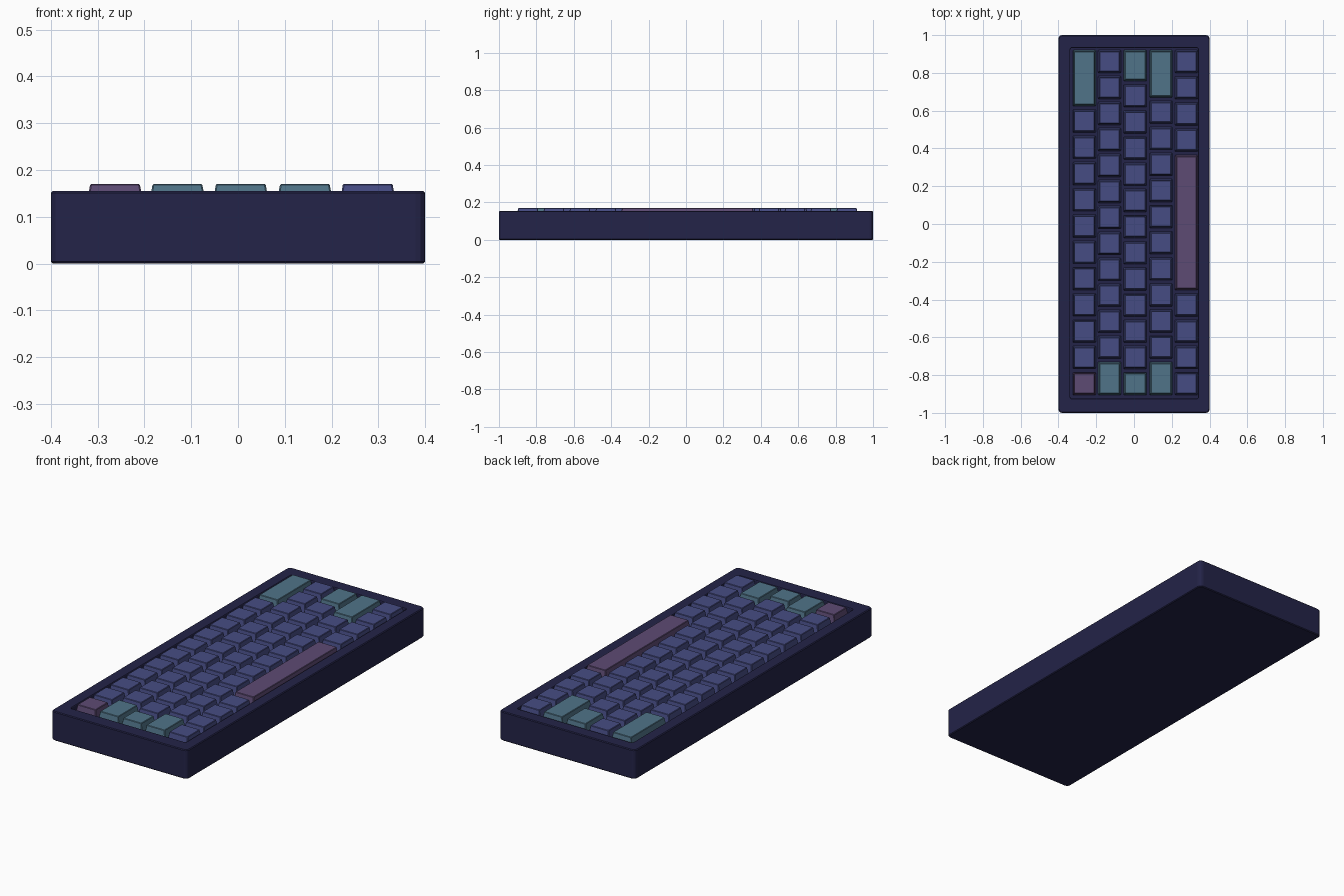
import bpy, bmesh, math

if "Cube" in bpy.data.objects:
    bpy.data.objects.remove(bpy.data.objects["Cube"])


def material(name, rgb):
    m = bpy.data.materials.new(name)
    m.diffuse_color = (*rgb, 1.0)
    m.use_nodes = True
    m.node_tree.nodes["Principled BSDF"].inputs["Base Color"].default_value = m.diffuse_color
    return m


NAVY = material("dark navy", (0.017, 0.017, 0.065))
BLUE = material("slate blue", (0.062, 0.073, 0.230))
TEAL = material("muted teal", (0.080, 0.174, 0.246))
PLUM = material("muted plum", (0.110, 0.070, 0.175))


def rounded_rect(cx, cy, hx, hy, r, z, steps=3):
    """Counter-clockwise outline of a rounded rectangle at height z."""
    pts = []
    for i, (sx, sy) in enumerate([(1, 1), (-1, 1), (-1, -1), (1, -1)]):
        for k in range(steps + 1):
            a = math.pi / 2 * (i + k / steps)
            pts.append((cx + sx * (hx - r) + r * math.cos(a),
                        cy + sy * (hy - r) + r * math.sin(a), z))
    return pts


def loft(name, outlines, mat):
    """Skin a stack of outlines and cap both ends."""
    bm = bmesh.new()
    rings = [[bm.verts.new(p) for p in o] for o in outlines]
    for a, b in zip(rings, rings[1:]):
        n = len(a)
        for i in range(n):
            j = (i + 1) % n
            bm.faces.new((a[i], a[j], b[j], b[i]))
    bm.faces.new(rings[0][::-1])
    bm.faces.new(rings[-1])
    bmesh.ops.recalc_face_normals(bm, faces=bm.faces)
    me = bpy.data.meshes.new(name)
    bm.to_mesh(me)
    bm.free()
    me.materials.append(mat)
    ob = bpy.data.objects.new(name, me)
    bpy.context.collection.objects.link(ob)
    return ob


# Case: outer wall with small chamfers, rim, and sunken key well
FLOOR = 0.115
loft("case", [
    rounded_rect(0, 0, 0.396, 0.996, 0.018, 0.0),
    rounded_rect(0, 0, 0.400, 1.000, 0.020, 0.004),
    rounded_rect(0, 0, 0.400, 1.000, 0.020, 0.151),
    rounded_rect(0, 0, 0.396, 0.996, 0.018, 0.155),
    rounded_rect(0.001, 0.004, 0.341, 0.931, 0.012, 0.155),
    rounded_rect(0.001, 0.004, 0.339, 0.929, 0.010, 0.152),
    rounded_rect(0.001, 0.004, 0.339, 0.929, 0.010, FLOOR),
], NAVY)


# Keys: tapered caps with a small chamfer round the top
def key(x, y, length, mat):
    hx, hy = 0.0610, length / 2
    levels = [(0.0, FLOOR - 0.002), (0.0, FLOOR + 0.010),
              (0.0075, 0.1675), (0.0100, 0.170)]
    loft("key", [rounded_rect(x, y, hx - d, hy - d, 0.003, z, 1)
                 for d, z in levels], mat)


# Each column runs from +y to -y as (length, material)
U = (0.12, BLUE)
columns = {
    -0.2630: [(0.296, TEAL)] + [U] * 10 + [(0.12, PLUM)],
    -0.1295: [U] * 12 + [(0.175, TEAL)],
    0.0060: [(0.163, TEAL)] + [U] * 11 + [(0.12, TEAL)],
    0.1430: [(0.250, TEAL)] + [U] * 10 + [(0.175, TEAL)],
    0.2775: [U] * 4 + [(0.715, PLUM)] + [U] * 4,
}
TOP, SPAN = 0.92, 1.825
for x, keys in columns.items():
    gap = (SPAN - sum(k[0] for k in keys)) / (len(keys) - 1)
    y = TOP
    for length, mat in keys:
        key(x, y - length / 2, length, mat)
        y -= length + gap
